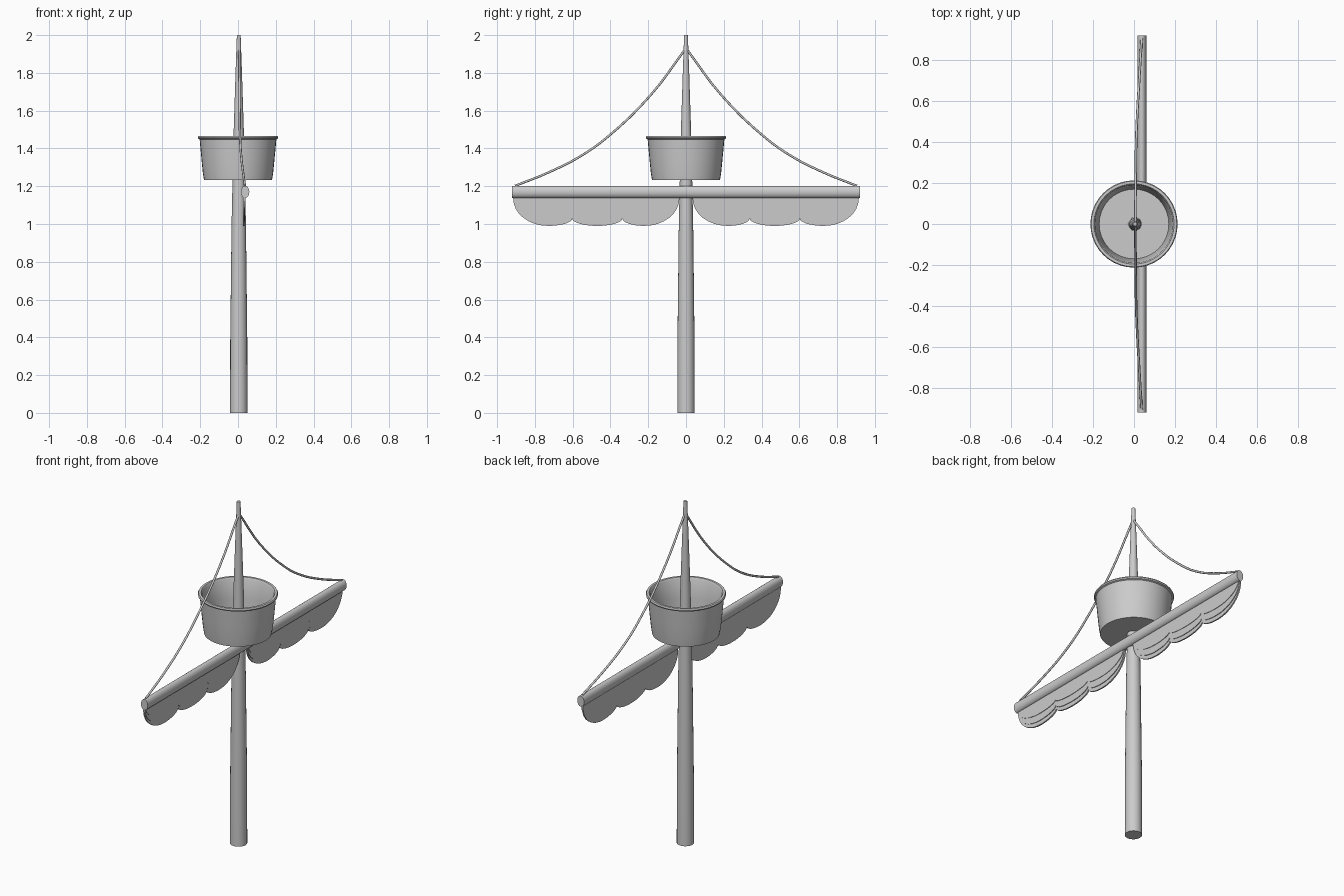
import bpy, bmesh
from math import sin, cos, pi, radians

if "Cube" in bpy.data.objects:
    bpy.data.objects.remove(bpy.data.objects["Cube"])


def finish(name, bm, smooth=True):
    bmesh.ops.recalc_face_normals(bm, faces=bm.faces)
    me = bpy.data.meshes.new(name)
    bm.to_mesh(me)
    bm.free()
    ob = bpy.data.objects.new(name, me)
    bpy.context.collection.objects.link(ob)
    if smooth:
        bpy.ops.object.select_all(action='DESELECT')
        ob.select_set(True)
        bpy.context.view_layer.objects.active = ob
        bpy.ops.object.shade_smooth_by_angle(angle=radians(35))
    return ob


def lathe(name, profile, sides, cx=0.0):
    """Spin an (r, z) profile around a vertical axis; both ends close on the axis."""
    bm = bmesh.new()
    vs = [bm.verts.new((r + cx, 0, z)) for r, z in profile]
    es = [bm.edges.new(p) for p in zip(vs, vs[1:])]
    bmesh.ops.spin(bm, geom=vs + es, cent=(cx, 0, 0), axis=(0, 0, 1),
                   angle=2 * pi, steps=sides, use_merge=True)
    bmesh.ops.remove_doubles(bm, verts=bm.verts, dist=1e-5)
    return finish(name, bm)


# Tapered mast
lathe("mast", [(0, 0), (0.046, 0), (0.045, 0.4), (0.038, 1.0), (0.033, 1.23),
               (0.028, 1.46), (0.017, 1.8), (0.010, 2.0), (0, 2.0)], 20, 0.004)

# Lookout basket with rolled rim
lathe("lookout_basket", [(0, 1.232), (0.18, 1.232), (0.186, 1.27), (0.194, 1.35),
                         (0.203, 1.448), (0.211, 1.452), (0.213, 1.459),
                         (0.209, 1.466), (0.196, 1.466), (0.190, 1.456),
                         (0.180, 1.35), (0.170, 1.25), (0, 1.25)], 40)

# Yard: oval spar across the mast
bm = bmesh.new()
N = 20
rings = [[bm.verts.new((0.038 + 0.022 * cos(2 * pi * i / N), y,
                        1.17 + 0.032 * sin(2 * pi * i / N))) for i in range(N)]
         for y in (-0.92, 0.92)]
for i in range(N):
    j = (i + 1) % N
    bm.faces.new((rings[0][i], rings[0][j], rings[1][j], rings[1][i]))
bm.faces.new(rings[0])
bm.faces.new(rings[1])
finish("yard", bm)


def swag(y0, y1, z0, z1, ym, zb, n=8):
    """Hanging arc from (y0, z0) through the low point (ym, zb) to (y1, z1)."""
    left = [(ym + (y0 - ym) * cos(pi / 2 * i / n),
             zb + (z0 - zb) * (1 - sin(pi / 2 * i / n))) for i in range(n)]
    right = [(ym + (y1 - ym) * sin(pi / 2 * i / n),
              zb + (z1 - zb) * (1 - cos(pi / 2 * i / n))) for i in range(n + 1)]
    return left + right


# Furled sail: three scallops each side, with shallower folds layered on the front
outline = (swag(0.035, 0.337, 1.135, 1.03, 0.22, 0.99)[:-1]
           + swag(0.337, 0.602, 1.03, 1.03, 0.47, 0.99)[:-1]
           + swag(0.602, 0.915, 1.03, 1.135, 0.73, 0.99))
TOP = 1.16
for side, label in ((1, "right"), (-1, "left")):
    for k, (depth, x0, x1) in enumerate(((1.0, 0.026, 0.034), (0.86, 0.034, 0.038),
                                         (0.62, 0.038, 0.041))):
        bm = bmesh.new()
        mid = 0.475
        cols = []
        for y, z in outline:
            yy = side * (mid + (y - mid) * (0.97 + 0.03 * depth))
            zz = TOP + (z - TOP) * depth
            cols.append([bm.verts.new(c) for c in ((x0, yy, TOP), (x0, yy, zz),
                                                   (x1, yy, zz), (x1, yy, TOP))])
        for a, b in zip(cols, cols[1:]):
            for i in range(4):
                j = (i + 1) % 4
                bm.faces.new((a[i], a[j], b[j], b[i]))
        bm.faces.new(cols[0])
        bm.faces.new(cols[-1])
        finish(f"sail_{label}_fold_{k}", bm)

# Sagging ropes from the masthead to the yard ends
path = [(0.006, 0.008, 1.92), (0.008, 0.185, 1.685), (0.011, 0.42, 1.457),
        (0.017, 0.56, 1.358), (0.027, 0.73, 1.272), (0.037, 0.905, 1.202)]
for side, label in ((1, "right"), (-1, "left")):
    cu = bpy.data.curves.new(f"rope_{label}", 'CURVE')
    cu.dimensions = '3D'
    cu.bevel_depth = 0.006
    cu.bevel_resolution = 2
    cu.resolution_u = 4
    cu.use_fill_caps = True
    sp = cu.splines.new('BEZIER')
    sp.bezier_points.add(len(path) - 1)
    for p, (x, y, z) in zip(sp.bezier_points, path):
        p.co = (x, side * y, z)
        p.handle_left_type = p.handle_right_type = 'AUTO'
    bpy.context.collection.objects.link(bpy.data.objects.new(f"rope_{label}", cu))
